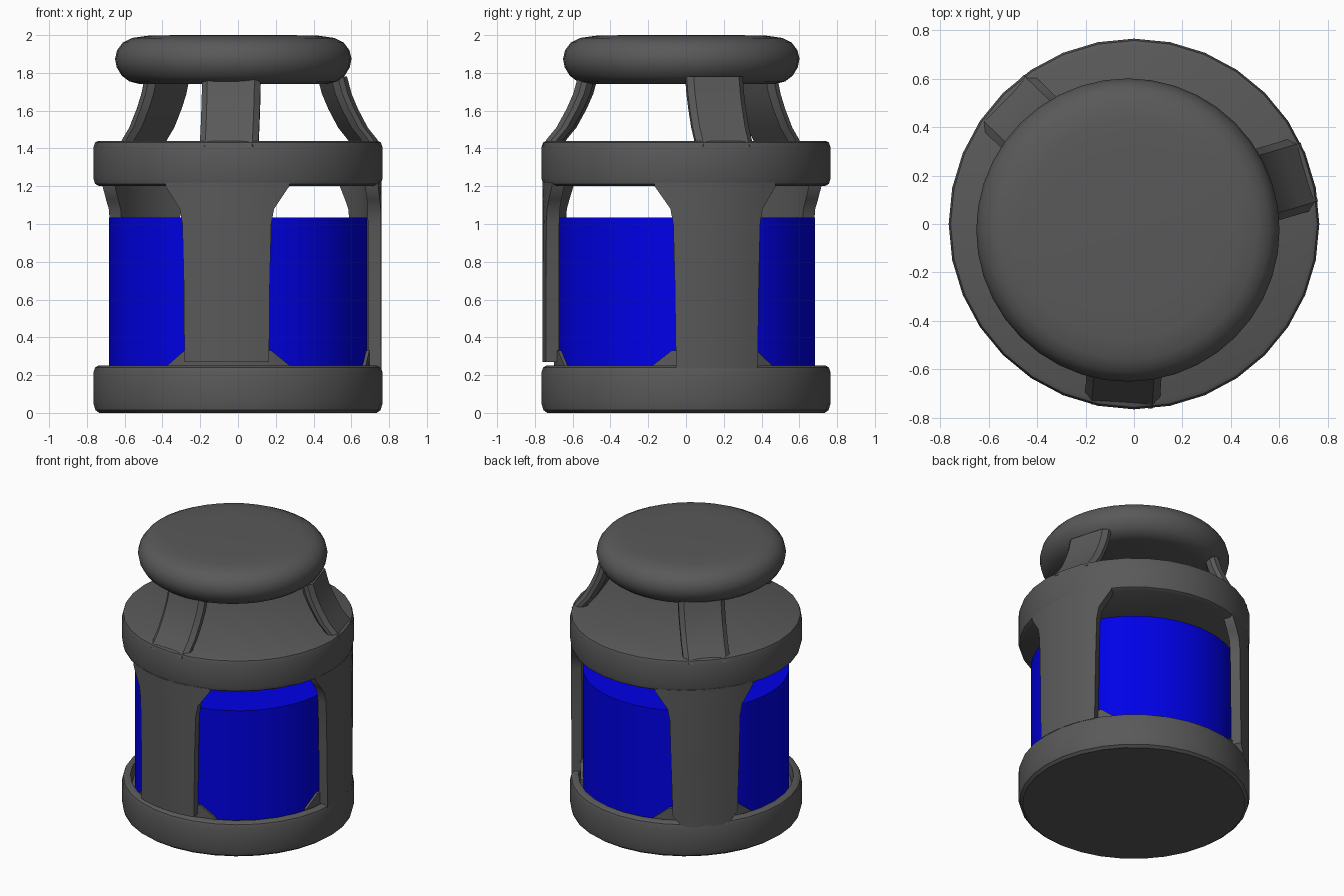
import bpy, bmesh
from math import sin, cos, pi, radians

if "Cube" in bpy.data.objects:
    bpy.data.objects.remove(bpy.data.objects["Cube"])


def material(name, rgb):
    m = bpy.data.materials.new(name)
    m.use_nodes = True
    m.diffuse_color = (*rgb, 1)
    m.node_tree.nodes["Principled BSDF"].inputs["Base Color"].default_value = (*rgb, 1)
    return m


grey = material("dark grey", (0.1, 0.1, 0.1))
blue = material("blue", (0.0, 0.0, 0.8))


def finish(name, bm, mat, sharp=35):
    bmesh.ops.recalc_face_normals(bm, faces=bm.faces)
    mesh = bpy.data.meshes.new(name)
    bm.to_mesh(mesh)
    bm.free()
    obj = bpy.data.objects.new(name, mesh)
    bpy.context.collection.objects.link(obj)
    mesh.materials.append(mat)
    bpy.ops.object.select_all(action='DESELECT')
    obj.select_set(True)
    bpy.context.view_layer.objects.active = obj
    bpy.ops.object.shade_smooth_by_angle(angle=radians(sharp))
    return obj


def lathe(name, profile, mat, segments=32, centre=(0, 0), sharp=35):
    """Spin a (radius, height) profile whose two ends lie on the axis."""
    bm = bmesh.new()
    verts = [bm.verts.new((r, 0, z)) for r, z in profile]
    edges = [bm.edges.new(pair) for pair in zip(verts, verts[1:])]
    bmesh.ops.spin(bm, geom=verts + edges, cent=(0, 0, 0), axis=(0, 0, 1),
                   angle=2 * pi, steps=segments)
    bmesh.ops.remove_doubles(bm, verts=bm.verts, dist=0.0001)
    bmesh.ops.translate(bm, verts=bm.verts, vec=(*centre, 0))
    return finish(name, bm, mat, sharp)


def loft(name, rings, mat):
    """Join closed rings of points and cap both ends."""
    bm = bmesh.new()
    loops = [[bm.verts.new(p) for p in ring] for ring in rings]
    n = len(loops[0])
    for a, b in zip(loops, loops[1:]):
        for i in range(n):
            j = (i + 1) % n
            bm.faces.new((a[i], a[j], b[j], b[i]))
    bm.faces.new(loops[0])
    bm.faces.new(loops[-1])
    return finish(name, bm, mat)


def curved_panel(name, angle, rows, inner, outer, steps=8):
    """Wall segment on a cylinder; rows hold (height, half width)."""
    rings = []
    for z, half in rows:
        turns = [radians(angle) + half / outer * (2 * i / steps - 1)
                 for i in range(steps + 1)]
        ring = [(outer * cos(t), outer * sin(t), z) for t in turns]
        ring += [(inner * cos(t), inner * sin(t), z) for t in reversed(turns)]
        rings.append(ring)
    return loft(name, rings, grey)


def strut(name, angle, path, half_width=0.155, half_depth=0.045):
    """Flat bar with chamfered edges following a (radius, height) path."""
    c, s = cos(radians(angle)), sin(radians(angle))
    w, d, k = half_width, half_depth, 0.03
    section = [(-w, d - k), (-w + k, d), (w - k, d), (w, d - k),
               (w, k - d), (w - k, -d), (k - w, -d), (-w, k - d)]
    rings = [[((r + v) * c - u * s, (r + v) * s + u * c, z) for u, v in section]
             for r, z in path]
    return loft(name, rings, grey)


# Base tray with a raised rim
lathe("base_tray", [(0, 0), (0.735, 0), (0.755, 0.015), (0.765, 0.05),
                    (0.765, 0.215), (0.757, 0.24), (0.74, 0.25), (0.71, 0.25),
                    (0.70, 0.18), (0, 0.18)], grey)

# Inner drum
lathe("inner_drum", [(0, 0.17), (0.682, 0.17), (0.682, 1.035), (0, 1.035)], blue, 48)

# Upper collar
lathe("upper_collar", [(0, 1.2), (0.735, 1.2), (0.757, 1.213), (0.765, 1.24),
                       (0.765, 1.405), (0.757, 1.432), (0.74, 1.44), (0, 1.44)], grey)

# Rounded cap
lathe("rounded_cap", [(0, 1.74), (0.50, 1.742), (0.55, 1.755), (0.59, 1.785),
                      (0.617, 1.83), (0.626, 1.875), (0.615, 1.92), (0.585, 1.96),
                      (0.535, 1.985), (0.45, 1.997), (0.3, 2.0), (0, 2.0)],
      grey, 40, (-0.025, -0.025), 60)

# Pillars with flared heads, plus gussets at their feet
head = [(0.7, 0.232), (1.0, 0.24), (1.08, 0.255), (1.13, 0.29), (1.2, 0.34), (1.22, 0.34)]
feet = {"front": [(0.27, 0.228)], "left": [(0.235, 0.225)],
        "back": [(0.2, 0.13), (0.3, 0.22)]}
for side, angle in (("front", -94.7), ("left", 13), ("back", 135)):
    curved_panel(side + "_pillar", angle, feet[side] + head, 0.69, 0.76)
    curved_panel(side + "_gusset", angle,
                 [(0.19, 0.34), (0.25, 0.34), (0.33, 0.235)], 0.67, 0.70)

# Curved struts carrying the cap
path = [(0.71, 1.41), (0.685, 1.45), (0.635, 1.51), (0.58, 1.61), (0.545, 1.69), (0.52, 1.78)]
for side, angle in (("front", -93.8), ("left", 16.5), ("back", 136)):
    strut(side + "_strut", angle, path)
